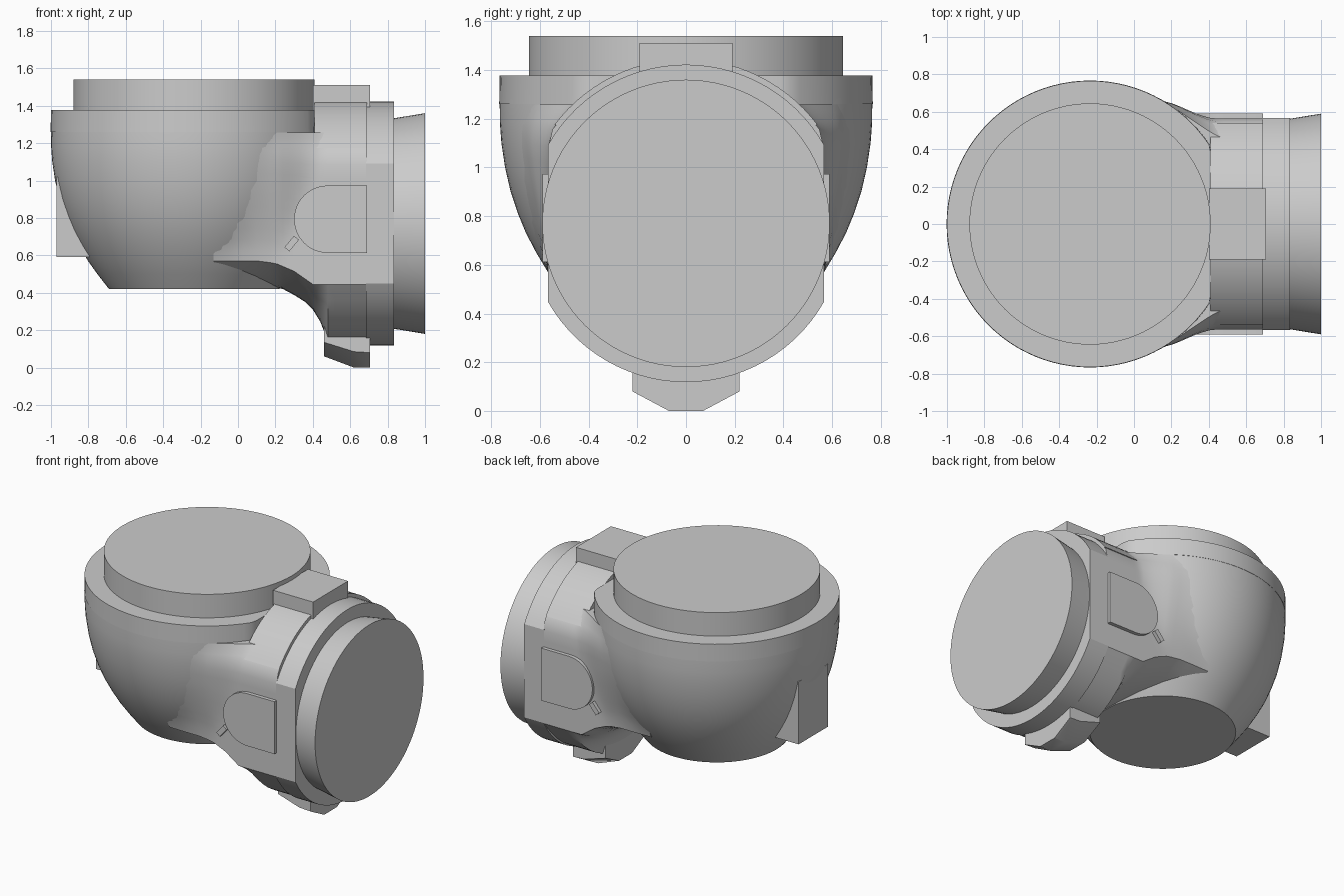
import bpy, bmesh
from math import cos, sin, pi, sqrt, radians, asin

if "Cube" in bpy.data.objects:
    bpy.data.objects.remove(bpy.data.objects["Cube"])

CX, AZ = -0.235, 0.77        # bowl axis x, outlet axis z


def loft(name, rings):
    """Skin equal-length closed rings and cap both ends."""
    bm = bmesh.new()
    vs = [[bm.verts.new(p) for p in r] for r in rings]
    n = len(vs[0])
    for a, b in zip(vs, vs[1:]):
        for i in range(n):
            j = (i + 1) % n
            bm.faces.new((a[i], a[j], b[j], b[i]))
    bm.faces.new(vs[0])
    bm.faces.new(vs[-1])
    bmesh.ops.recalc_face_normals(bm, faces=bm.faces)
    me = bpy.data.meshes.new(name)
    bm.to_mesh(me)
    bm.free()
    ob = bpy.data.objects.new(name, me)
    bpy.context.collection.objects.link(ob)
    bpy.ops.object.select_all(action='DESELECT')
    ob.select_set(True)
    bpy.context.view_layer.objects.active = ob
    bpy.ops.object.shade_smooth_by_angle(angle=radians(28))
    return ob


def turned_z(name, prof, n=96, xmax=9):
    return loft(name, [[(min(CX + r * cos(2 * pi * i / n), xmax), r * sin(2 * pi * i / n), z)
                        for i in range(n)] for r, z in prof])


def prism_x(name, pts, x0, x1):
    return loft(name, [[(x, y, z) for y, z in pts] for x in (x0, x1)])


def prism_y(name, pts, y0, y1):
    return loft(name, [[(x, y, z) for x, z in pts] for y in (y0, y1)])


def interp(tab, v):
    if v <= tab[0][0]:
        return tab[0][1]
    for (a, p), (b, q) in zip(tab, tab[1:]):
        if v <= b:
            return p + (q - p) * (v - a) / (b - a)
    return tab[-1][1]


def arc(r, a0, a1, n):
    return [(r * cos(a0 + (a1 - a0) * i / n), AZ + r * sin(a0 + (a1 - a0) * i / n))
            for i in range(n + 1)]


# bowl, upper rim and closing plug
BOWL = [(.42, .455), (.5, .517), (.57, .567), (.65, .615), (.73, .657), (.81, .69), (.9, .72),
        (1.0, .743), (1.1, .758), (1.18, .764), (1.26, .765)]
turned_z("bowl", [(r, z) for z, r in BOWL])
turned_z("upper_rim", [(.767, 1.26), (.765, 1.378)], xmax=.41)
turned_z("top_plug", [(.645, 1.3), (.645, 1.54)])

# elbow neck: flat-sided tube blended into the bowl with a curved underside
ZB = [(.18, .43), (.24, .42), (.3, .388), (.36, .35), (.4, .31), (.44, .245), (.465, .18), (.48, .125)]
ZS = [(.1, .57), (.2, .558), (.3, .515), (.4, .445)]


def neck_y(x, z):
    b = min(.565, sqrt(max(.67 ** 2 - (z - AZ) ** 2, 0)))
    a = sqrt(max(interp(BOWL, z) ** 2 - (x - CX) ** 2, 0)) - .004
    k = .22 * min(max((x + .13) / .35, .01), 1)
    h = max(k - abs(a - b), 0) / k
    return max(a, b) + h * h * k / 4


rings = []
for x in (-.13, -.05, .03, .1, .17, .21, .24, .27, .3, .33, .36, .4, .42, .44, .465, .48, .52, .58, .64, .69):
    zb, zs = interp(ZB, x), interp(ZS, x)
    w = neck_y(x, zs)
    half = [(w * t / 8, zb + (zs - zb) * (t / 8) ** 2.3) for t in range(1, 9)]
    zs_up = [zs + (1.155 - zs) * i / 10 for i in range(1, 11)] + [1.19, 1.225, 1.258]
    half += [(neck_y(x, z), z) for z in zs_up]
    rings.append([(x, 0, zb)] + [(x, y, z) for y, z in half] + [(x, -y, z) for y, z in reversed(half)])
loft("elbow_neck", rings)

# upper neck saddle
t = asin(.385 / .67)
prism_x("neck_saddle", arc(.675, t + .03, pi - t - .03, 28), .41, .69)

# outlet collar with flattened sides, and flared end plug
t = asin(.32 / .65)
prism_x("outlet_collar", arc(.652, t, pi - t, 28) + arc(.652, pi + t, 2 * pi - t, 28), .685, .835)
loft("outlet_plug", [[(x, r * cos(2 * pi * i / 96), AZ + r * sin(2 * pi * i / 96)) for i in range(96)]
                     for x, r in ((.8, .558), (.835, .563), (1, .59))])

# top block, bottom lug, rear stop
prism_x("top_block", [(-.19, 1.25), (.19, 1.25), (.19, 1.51), (-.19, 1.51)], .4, .705)
loft("bottom_lug", [[(x, -.22, .28), (x, -.22, s), (x, -.07, b), (x, .07, b), (x, .22, s), (x, .22, .28)]
                    for x, s, b in ((.46, .135, .06), (.62, .085, 0), (.705, .08, 0))])
prism_x("rear_stop", [(-.16, .59), (.16, .59), (.16, 1.02), (-.16, 1.02)], -.97, -.6)

# side pads and small tabs on both sides
pad = [(.69, .612), (.69, .973)] + [(.48 + .18 * cos(a), .793 + .18 * sin(a))
                                   for a in (pi / 2 + pi * i / 24 for i in range(25))]
c, s = cos(radians(50)), sin(radians(50))
tab = [(.287 + u * c - v * s, .663 + u * s + v * c)
       for u, v in ((-.04, -.017), (.04, -.017), (.04, .017), (-.04, .017))]
for side, name in ((-1, "front"), (1, "back")):
    prism_y(name + "_side_pad", pad, side * .5, side * .59)
    prism_y(name + "_small_tab", tab, side * .5, side * .59)
